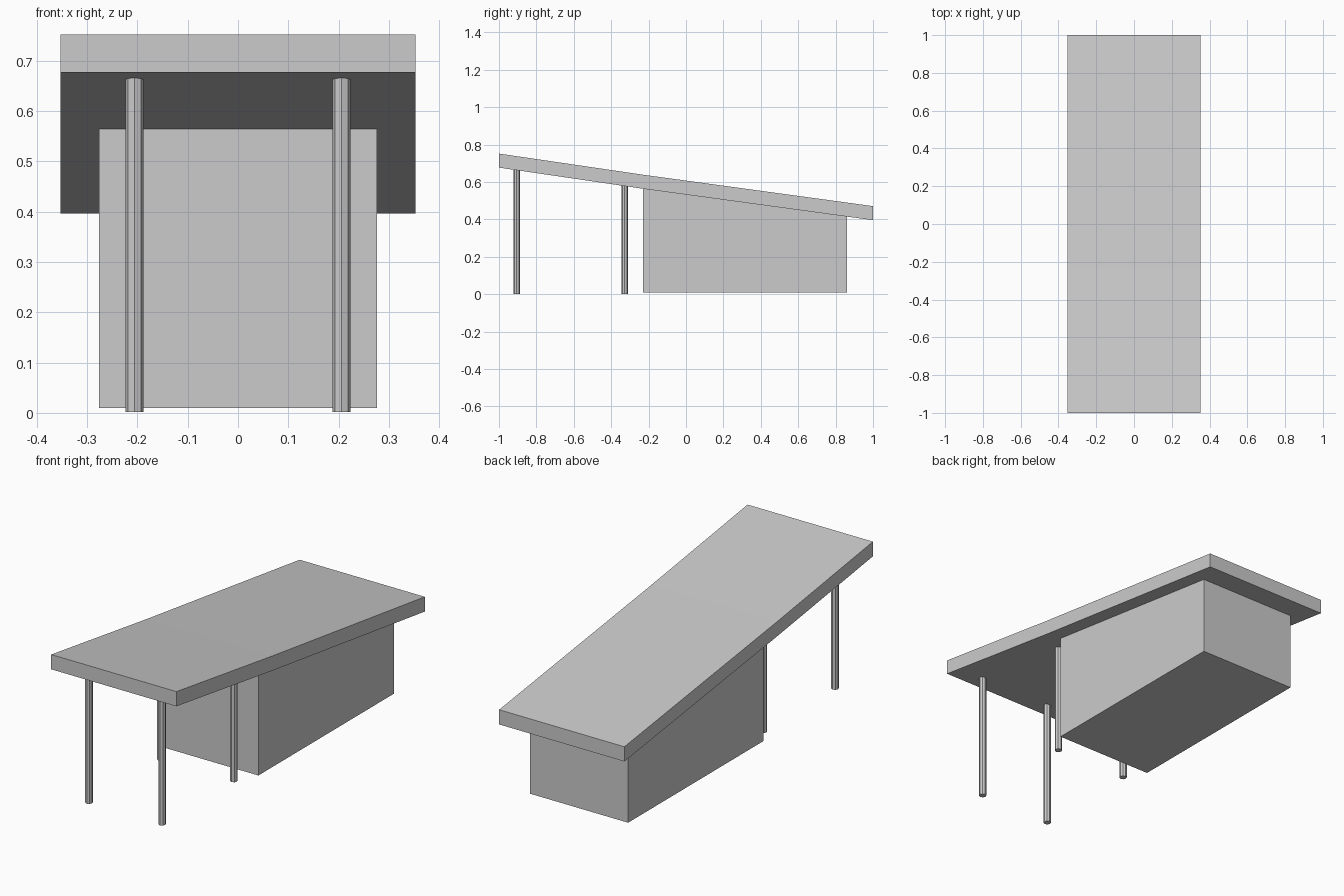
import bpy, bmesh, math

if "Cube" in bpy.data.objects:
    bpy.data.objects.remove(bpy.data.objects["Cube"])

BEND = -0.23          # roof pitch changes slightly above the cabin front
THICK = 0.075


def underside(y):
    """Height of the roof underside at y."""
    if y < BEND:
        return 0.564 + (BEND - y) * (0.677 - 0.564) / (BEND + 1)
    return 0.564 + (y - BEND) * (0.396 - 0.564) / (1 - BEND)


def finish(name, bm):
    bmesh.ops.recalc_face_normals(bm, faces=bm.faces)
    mesh = bpy.data.meshes.new(name)
    bm.to_mesh(mesh)
    bm.free()
    bpy.context.collection.objects.link(bpy.data.objects.new(name, mesh))


def extrude_side_profile(name, profile, half_width):
    """Extrude a (y, z) outline across x, centred on x = 0."""
    bm = bmesh.new()
    face = bm.faces.new([bm.verts.new((-half_width, y, z)) for y, z in profile])
    new = bmesh.ops.extrude_face_region(bm, geom=[face])["geom"]
    bmesh.ops.translate(bm, vec=(2 * half_width, 0, 0),
                        verts=[v for v in new if isinstance(v, bmesh.types.BMVert)])
    finish(name, bm)


def post(name, x, y, r):
    """Octagonal post whose top is cut to the roof slope."""
    bm = bmesh.new()
    bmesh.ops.create_cone(bm, cap_ends=True, segments=8, radius1=r, radius2=r, depth=1)
    for v in bm.verts:
        top = v.co.z > 0
        v.co.x += x
        v.co.y += y
        v.co.z = underside(v.co.y) if top else 0.002
    finish(name, bm)


# Sloping roof slab
ys = (-1, BEND, 1)
extrude_side_profile("roof",
                     [(y, underside(y)) for y in ys] +
                     [(y, underside(y) + THICK) for y in reversed(ys)], 0.353)

# Box body rising to the roof
extrude_side_profile("body",
                     [(BEND, 0.01), (0.86, 0.01),
                      (0.86, underside(0.86)), (BEND, underside(BEND))], 0.276)

# Two pairs of posts
for side, x in (("left", -0.206), ("right", 0.206)):
    post("front_post_" + side, x, -0.905, 0.018)
    post("middle_post_" + side, x, -0.328, 0.018)
